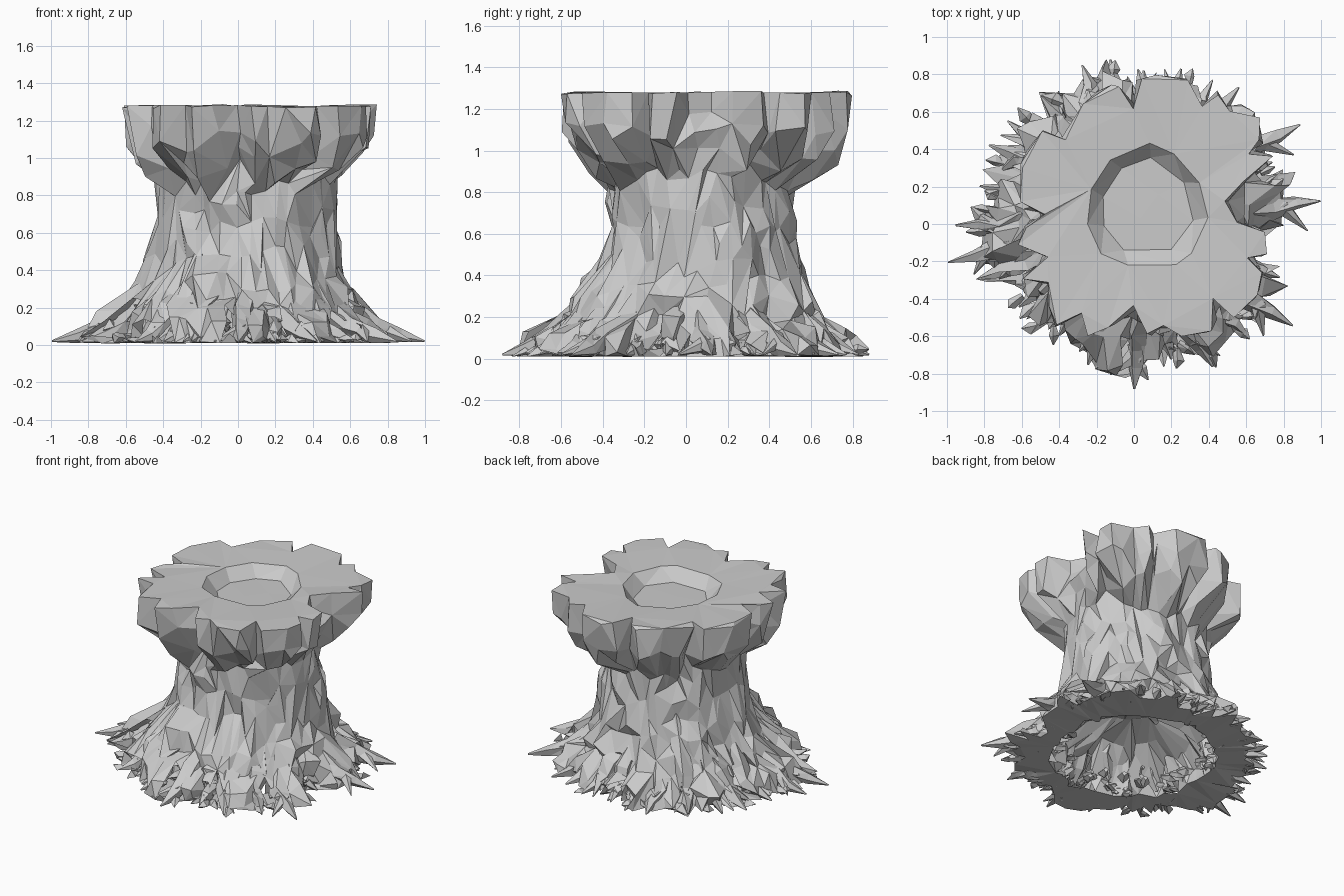
import bpy, bmesh, random
from math import sin, cos, pi, atan2, hypot
from mathutils import Vector, noise

if "Cube" in bpy.data.objects:
    bpy.data.objects.remove(bpy.data.objects["Cube"])

random.seed(4)
N = 132

CAP_C = (0.07, 0.10)
# plan outline of the knobbly cap
CAP = [(0.03, .78), (.28, .78), (.36, .62), (.46, .71), (.52, .60), (.68, .57), (.67, .44),
       (.57, .38), (.75, .37), (.60, .24), (.49, .12), (.55, .0), (.70, -.05), (.71, -.17), (.58, -.18), (.69, -.26),
       (.67, -.38), (.54, -.50), (.42, -.36), (.43, -.57), (.27, -.60), (.17, -.54), (.08, -.60),
       (0, -.44), (-.12, -.55), (-.25, -.60), (-.28, -.46), (-.42, -.56), (-.46, -.32),
       (-.61, -.30), (-.46, -.17), (-.62, -.10), (-.59, -.02), (-.47, .06), (-.61, .12),
       (-.58, .38), (-.49, .50), (-.38, .45), (-.25, .67), (-.10, .75), (0, .62)]
# where the main roots end on the ground
TIPS = [(1.0, .12), (.74, .33), (.89, .53), (.56, .73), (.42, .77), (.25, .83), (.05, .82), (-.13, .88),
        (-.28, .85), (-.50, .68), (-.68, .55), (-.78, .42), (-.83, .20), (-.96, -.01),
        (-1.0, -.21), (-.84, -.30), (-.62, -.45), (-.55, -.59), (-.40, -.60), (-.25, -.76),
        (0, -.89), (.20, -.73), (.42, -.77), (.62, -.62), (.85, -.55), (.78, -.29), (.70, -.10)]
BOWL = [(-.25, .08), (-.17, .28), (.10, .42), (.28, .31), (.35, -.08), (.25, -.20), (.06, -.22), (-.15, -.18)]
BOWL_C = (.07, .10)


def polar(pts, c=(0, 0)):
    return sorted((atan2(y - c[1], x - c[0]), hypot(x - c[0], y - c[1])) for x, y in pts)


def radius_at(table, a):
    a = (a + pi) % (2 * pi) - pi
    t = [(table[-1][0] - 2 * pi, table[-1][1])] + table + [(table[0][0] + 2 * pi, table[0][1])]
    for (a0, r0), (a1, r1) in zip(t, t[1:]):
        if a0 <= a <= a1:
            return r0 + (r1 - r0) * (a - a0) / max(a1 - a0, 1e-6)
    return table[0][1]


def finish(bm, name):
    bmesh.ops.recalc_face_normals(bm, faces=bm.faces[:])
    me = bpy.data.meshes.new(name)
    bm.to_mesh(me)
    bm.free()
    ob = bpy.data.objects.new(name, me)
    bpy.context.collection.objects.link(ob)
    return ob


cap_table, tip_table, bowl_table = polar(CAP, CAP_C), polar(TIPS), polar(BOWL, BOWL_C)


def section(a):
    """Closed radial section: basin, cap, trunk, root skirt, hollow underside -> (r, z, centre)"""
    c = radius_at(cap_table, a)
    tip = min(radius_at(tip_table, a), .9)
    t = .46 + .03 * noise.noise((cos(a) * 2.4, sin(a) * 2.4, 3)) + .024 * cos(2 * a)
    drop = .12 * noise.noise((cos(a) * 3, sin(a) * 3, 8)) - .25 * (c - .62)
    ridge = .05 * noise.noise((cos(a) * 4, sin(a) * 4, 1))
    g = tip * (.91 + .16 * noise.noise((cos(a) * 14, sin(a) * 14, 5)))
    K, T, B, H = CAP_C, (.04, .07), (0, 0), BOWL_C
    mid = (.02, .035)
    bowl = radius_at(bowl_table, a)
    return [(.10, 1.19, H), (bowl * .76, 1.19, H), (bowl * .9, 1.235, H), (bowl, 1.27, H),
            ((bowl + c) / 2, 1.275, K), (c * .97, 1.285, K), (c, 1.265, K), (c * 1.0, 1.18, K),
            (max(c * .97, t), 1.08 + drop * .4, K), (max(c * .88, t), 1.0 + drop * .7, K),
            (max(c * .75, t), .92 + drop, K), (t, .86 + drop, T), (t - .005, .74, T), (t, .65, T),
            (t + .01 + ridge * .3, .56, T), (t + .035 + ridge * .6, .46, T),
            (.53 + ridge, .37, mid), (.58 + ridge * 1.3, .28, mid),
            (.38 + .31 * g + ridge, .20, B), (.28 + .56 * g + ridge, .13, B),
            (.13 + .81 * g, .07, B), (g, .03, B), (g * .98, .01, B),
            (g * .80, .01, B), (.53, .01, B), (.53, .10, B), (.48, .20, B), (.34, .30, B), (.14, .34, B)]


# stump body
bm = bmesh.new()
cols = []
for i in range(N):
    a = 2 * pi * i / N
    col = []
    for r, z, c in section(a):
        p = Vector((c[0] + r * cos(a), c[1] + r * sin(a), z))
        amt = .06 if z < .35 else .05 if z < 1.15 else .012
        d = noise.noise_vector(p * (9 if z < .35 else 6)) * amt
        if z < .4 and r > .5:
            d += Vector([random.uniform(-.025, .025) for _ in range(3)])
        elif z < 1.15:
            d += Vector([random.uniform(-.014, .014) for _ in range(3)])
        if z > 1.15 or z < .02:
            d.z *= .6 if z > 1.15 else .1
        p += d
        p.z = .01 if z < .02 else max(.01, min(p.z, 1.29))
        col.append(bm.verts.new(p))
    cols.append(col)
for i in range(N):
    A, C = cols[i], cols[(i + 1) % N]
    for j in range(len(A) - 1):
        bm.faces.new((A[j], A[j + 1], C[j + 1], C[j]))
bm.faces.new([c[0] for c in cols])
bm.faces.new([c[-1] for c in cols])
bmesh.ops.recalc_face_normals(bm, faces=bm.faces[:])

# gaps between the roots: (angle, half width, top height)
GAPS = [(-1.57, .09, .22), (-1.2, .11, .18), (-.72, .09, .2), (-.14, .1, .2), (.33, .08, .17),
        (2.2, .09, .19), (2.75, .11, .22), (-2.73, .09, .2), (-2.25, .1, .18), (1.55, .08, .16)]


def near_gap(a, k=1.0):
    return any(abs((a - g + pi) % (2 * pi) - pi) < w * k for g, w, h in GAPS)


def in_gap(f):
    p = f.calc_center_median()
    a = atan2(p.y, p.x)
    return .03 < p.z and p.xy.length > .4 and any(
        abs(a - g) < w and p.z < h * (1.05 - .5 * abs(a - g) / w) for g, w, h in GAPS)


bmesh.ops.delete(bm, geom=[f for f in bm.faces if in_gap(f)], context='FACES')
bmesh.ops.triangulate(bm, faces=bm.faces[:])
stump = finish(bm, "stump_body")
dec = stump.modifiers.new("facets", 'DECIMATE')
dec.ratio = .2


def limb(bm, path, radii, sides=5, rough=.3):
    """Tapered faceted root, flattened where it meets the ground"""
    rings = []
    for k, (p, r) in enumerate(zip(path, radii)):
        t = (path[min(k + 1, len(path) - 1)] - path[max(k - 1, 0)]).normalized()
        s = t.cross(Vector((0, 0, 1))).normalized()
        u = s.cross(t)
        ring = []
        for i in range(sides):
            a = 2 * pi * i / sides
            q = p + (s * cos(a) + u * sin(a)) * r * random.uniform(1 - rough, 1 + rough)
            q.z = max(q.z, .01)
            ring.append(bm.verts.new(q))
        rings.append(ring)
    for A, C in zip(rings, rings[1:]):
        for i in range(sides):
            j = (i + 1) % sides
            bm.faces.new((A[i], A[j], C[j]))
            bm.faces.new((A[i], C[j], C[i]))
    bm.faces.new(rings[0])
    bm.faces.new(rings[-1])


# main roots running down the trunk to each tip, with a fork on most
bm = bmesh.new()
for x, y in TIPS:
    a, R = atan2(y, x), hypot(x, y)
    top = random.uniform(.30, .58)
    path = []
    for r, z in ((.42, top), (.49, top * .6 + .04), (.58, .17), (.5 * R + .22, .09), (.84 * R + .02, .045), (R - .004, .02)):
        b = a + random.uniform(-.07, .07) * (r < R * .8)
        k = min(z / .4, 1)
        path.append(Vector((r * cos(b) + .04 * k, r * sin(b) + .07 * k, z)))
    limb(bm, path, (.015, .05, .075, .06, .04, .005))
    side = random.choice((-1, 1))
    b = a + side * random.uniform(.08, .16)
    q = min(R * random.uniform(.86, .98), .93)
    limb(bm, [path[3], (path[3] + path[4]) / 2 + Vector((0, 0, .01)), Vector((q * cos(b), q * sin(b), .02))],
         (.05, .045, .004))
finish(bm, "main_roots")

# small rootlets and splinters around the foot and inside the hollow
bm = bmesh.new()
for k in range(170):
    a = 2 * pi * k / 170 + random.uniform(-.02, .02)
    R = min(radius_at(tip_table, a), .9)
    r0 = random.uniform(.52, .93) * R
    z0 = max(.02, (R - r0) * .4) * random.uniform(.3, 1.1)
    if k % 3 == 0:
        r0, z0 = random.uniform(.42, .56), random.uniform(.03, .2)
    elif near_gap(a, .6):
        z0 = .02
    p = Vector((r0 * cos(a), r0 * sin(a), z0))
    b = a + random.uniform(-.9, .9)
    L = random.uniform(.06, .15)
    m = p + Vector((cos(b), sin(b), random.uniform(-.2, .3))) * L * .5
    e = p + Vector((cos(b), sin(b), random.uniform(-.3, .2))) * L
    if e.xy.length > R * 1.02:
        e.xy *= R * 1.02 / e.xy.length
    limb(bm, [p, m, e], (.015, .03, .003), sides=4, rough=.5)
finish(bm, "rootlets")
